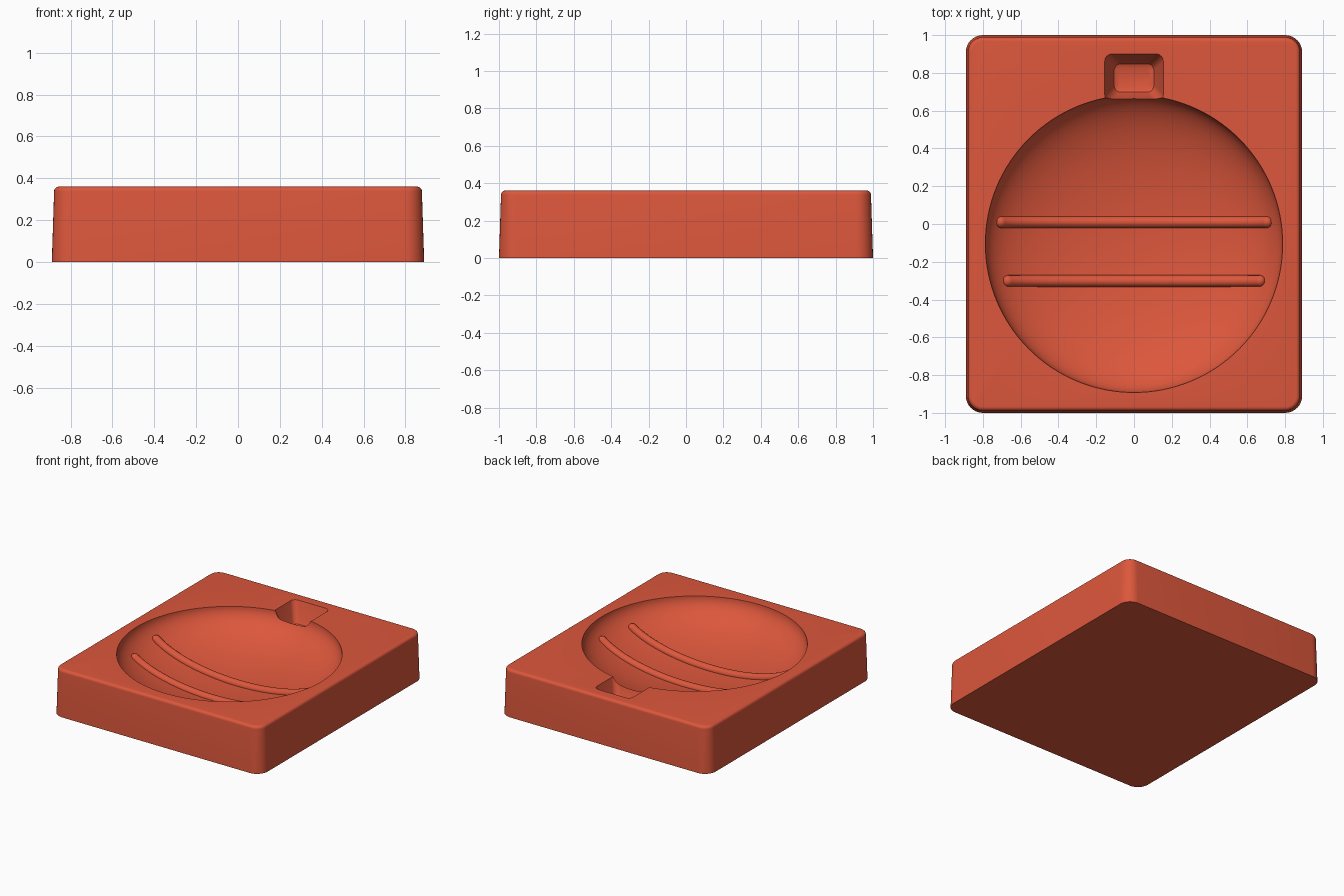
import bpy, bmesh, math
from mathutils import Vector

if "Cube" in bpy.data.objects:
    bpy.data.objects.remove(bpy.data.objects["Cube"], do_unlink=True)

HEIGHT = 0.36
BOWL_Y, BOWL_R, BOWL_D = -0.105, 0.787, 0.28

red = bpy.data.materials.new("terracotta red")
red.use_nodes = True
colour = (0.72, 0.095, 0.045, 1)
red.diffuse_color = colour
red.node_tree.nodes["Principled BSDF"].inputs["Base Color"].default_value = colour


def rounded_rect(hx, hy, r, z, cy=0, steps=8):
    pts = []
    for k, (sx, sy) in enumerate([(1, 1), (-1, 1), (-1, -1), (1, -1)]):
        for i in range(steps + 1):
            a = math.pi / 2 * (k + i / steps)
            pts.append((sx * (hx - r) + r * math.cos(a),
                        cy + sy * (hy - r) + r * math.sin(a), z))
    return pts


def loft(name, rings):
    """Skin a stack of equal rings and cap both ends."""
    bm = bmesh.new()
    loops = [[bm.verts.new(p) for p in ring] for ring in rings]
    n = len(loops[0])
    for a, b in zip(loops, loops[1:]):
        for i in range(n):
            j = (i + 1) % n
            bm.faces.new((a[i], a[j], b[j], b[i]))
    bm.faces.new(loops[0][::-1])
    bm.faces.new(loops[-1])
    bmesh.ops.recalc_face_normals(bm, faces=bm.faces)
    mesh = bpy.data.meshes.new(name)
    bm.to_mesh(mesh)
    bm.free()
    obj = bpy.data.objects.new(name, mesh)
    bpy.context.collection.objects.link(obj)
    mesh.materials.append(red)
    return obj


def smooth(obj, angle=35):
    bpy.ops.object.select_all(action='DESELECT')
    obj.select_set(True)
    bpy.context.view_layer.objects.active = obj
    bpy.ops.object.shade_smooth_by_angle(angle=math.radians(angle))


# Tapered block with rounded upright corners and a softened top edge
FILLET = 0.022
rings = [rounded_rect(0.89, 1.0, 0.09, 0)]
for i in range(7):
    a = math.pi / 2 * i / 6
    inset = 0.011 + FILLET * (1 - math.cos(a))
    rings.append(rounded_rect(0.89 - inset, 1.0 - inset, 0.09 - inset,
                              HEIGHT - FILLET * (1 - math.sin(a))))
block = loft("mould_block", rings)

# Cutter for the round shallow bowl
bpy.ops.mesh.primitive_uv_sphere_add(segments=128, ring_count=64, radius=1,
                                     location=(0, BOWL_Y, HEIGHT))
bowl = bpy.context.object
bowl.name = "bowl_cutter"
bowl.scale = (BOWL_R, BOWL_R, BOWL_D)
bowl.data.materials.append(red)

# Cutter for the tapered cap recess behind the bowl
recess = loft("cap_recess_cutter", [
    rounded_rect(0.085, 0.055, 0.02, HEIGHT - 0.165, 0.773),
    rounded_rect(0.105, 0.075, 0.035, HEIGHT - 0.155, 0.773),
    rounded_rect(0.120, 0.092, 0.04, HEIGHT - 0.12, 0.773),
    rounded_rect(0.155, 0.128, 0.04, HEIGHT, 0.773),
    rounded_rect(0.155, 0.128, 0.04, HEIGHT + 0.1, 0.773)])

for cutter in (bowl, recess):
    mod = block.modifiers.new(cutter.name, 'BOOLEAN')
    mod.operation = 'DIFFERENCE'
    mod.solver = 'EXACT'
    mod.object = cutter
bpy.context.view_layer.objects.active = block
for name in [m.name for m in block.modifiers]:
    bpy.ops.object.modifier_apply(modifier=name)
for cutter in (bowl, recess):
    bpy.data.objects.remove(cutter, do_unlink=True)
smooth(block)


# Raised round-ended ribs that follow the bowl floor
def rib(name, y, reach, r=0.031, steps=64, sides=16):
    def floor(x):
        q = (x * x + (y - BOWL_Y) ** 2) / BOWL_R ** 2
        return Vector((x, y, HEIGHT - BOWL_D * math.sqrt(max(0, 1 - q))))

    end = reach - r
    centres = [floor(-end * math.cos(math.pi * i / steps)) for i in range(steps + 1)]
    stations = []
    for i, c in enumerate(centres):
        t = (centres[min(i + 1, steps)] - centres[max(i - 1, 0)]).normalized()
        stations.append((c, t, r))
    caps = [math.pi / 2 * k / 5 for k in range(1, 5)]
    c0, t0, _ = stations[0]
    c1, t1, _ = stations[-1]
    head = [(c0 - t0 * r * math.sin(a), t0, r * math.cos(a)) for a in reversed(caps)]
    tail = [(c1 + t1 * r * math.sin(a), t1, r * math.cos(a)) for a in caps]
    side = Vector((0, 1, 0))
    rings = []
    for c, t, rad in head + stations + tail:
        up = t.cross(side)
        rings.append([c + rad * (math.cos(a) * side + math.sin(a) * up)
                      for a in (2 * math.pi * s / sides for s in range(sides))])
    smooth(loft(name, rings), 60)


rib("rear_rib", 0.01, 0.735)
rib("front_rib", -0.302, 0.698)
